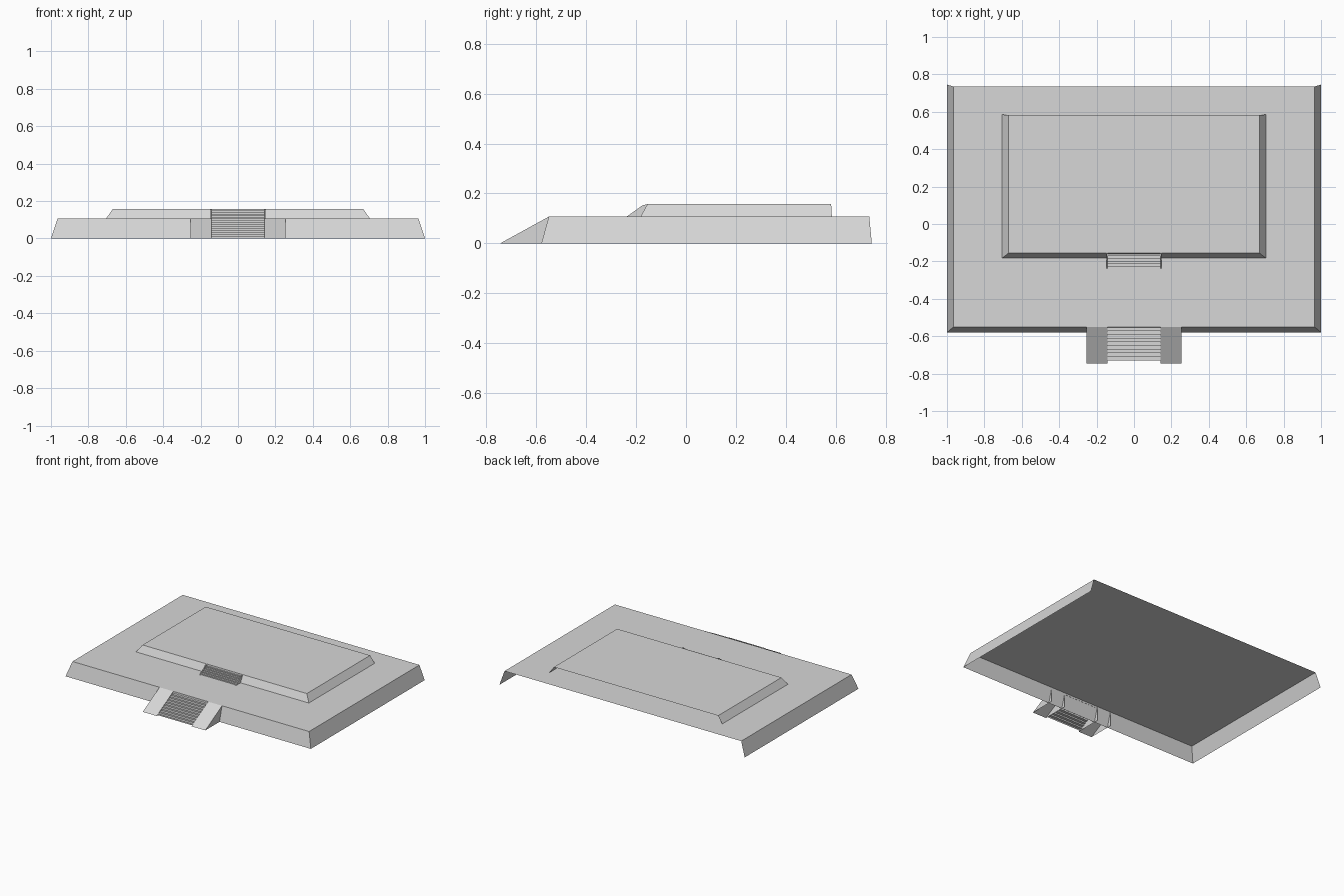
import bpy

cube = bpy.data.objects.get("Cube")
if cube:
    bpy.data.objects.remove(cube, do_unlink=True)

stone = bpy.data.materials.new("light_grey_stone")
stone.use_nodes = True
GREY = (0.68, 0.68, 0.68, 1)
stone.diffuse_color = GREY
stone.node_tree.nodes["Principled BSDF"].inputs["Base Color"].default_value = GREY


def add_part(name, verts, faces):
    mesh = bpy.data.meshes.new(name)
    mesh.from_pydata(verts, [], faces)
    mesh.materials.append(stone)
    obj = bpy.data.objects.new(name, mesh)
    bpy.context.collection.objects.link(obj)
    return obj


def terrace(name, base, top):
    """Sloped shell, open at the back and below; each ring is (half width, front, back, z)."""
    verts = []
    for half, front, back, z in (base, top):
        verts += [(-half, front, z), (half, front, z), (half, back, z), (-half, back, z)]
    return add_part(name, verts, [(0, 1, 5, 4), (1, 2, 6, 5), (3, 0, 4, 7), (4, 5, 6, 7)])


def strip(name, profile, x0, x1, capped=False):
    """Sweep a rising (y, z) profile across x, with optional side walls."""
    n = len(profile)
    verts = [(x, y, z) for x in (x0, x1) for y, z in profile]
    faces = [(i, n + i, n + i + 1, i + 1) for i in range(n - 1)]
    if capped:
        back, floor = profile[-1][0], profile[0][1]
        verts += [(x0, back, floor), (x1, back, floor)]
        faces.append(tuple(range(n)) + (2 * n,))
        faces.append((2 * n + 1,) + tuple(reversed(range(n, 2 * n))))
    return add_part(name, verts, faces)


def stairs(name, half, front, back, low, high, count):
    run, rise = (back - front) / (count - 1), (high - low) / count
    profile = []
    for i in range(count):
        y = front + i * run
        profile += [(y, low + i * rise), (y, low + (i + 1) * rise)]
    return strip(name, profile, -half, half)


# Two stacked terraces
terrace("lower_terrace", (1.0, -0.58, 0.745, 0), (0.965, -0.55, 0.735, 0.107))
terrace("upper_terrace", (0.705, -0.182, 0.585, 0.107), (0.67, -0.155, 0.582, 0.157))

# Flights of steps
stairs("lower_steps", 0.142, -0.73, -0.552, 0, 0.106, 10)
stairs("upper_steps", 0.142, -0.228, -0.157, 0.107, 0.157, 6)

# Sloping side walls of the flights
for side, sign in (("left", 1), ("right", -1)):
    x0, x1 = sorted((sign * 0.142, sign * 0.255))
    strip(side + "_lower_ramp", [(-0.745, 0), (-0.55, 0.107)], x0, x1, True)
    x0, x1 = sorted((sign * 0.142, sign * 0.148))
    strip(side + "_upper_kerb", [(-0.238, 0.107), (-0.175, 0.152), (-0.155, 0.157)],
          x0, x1, True)
